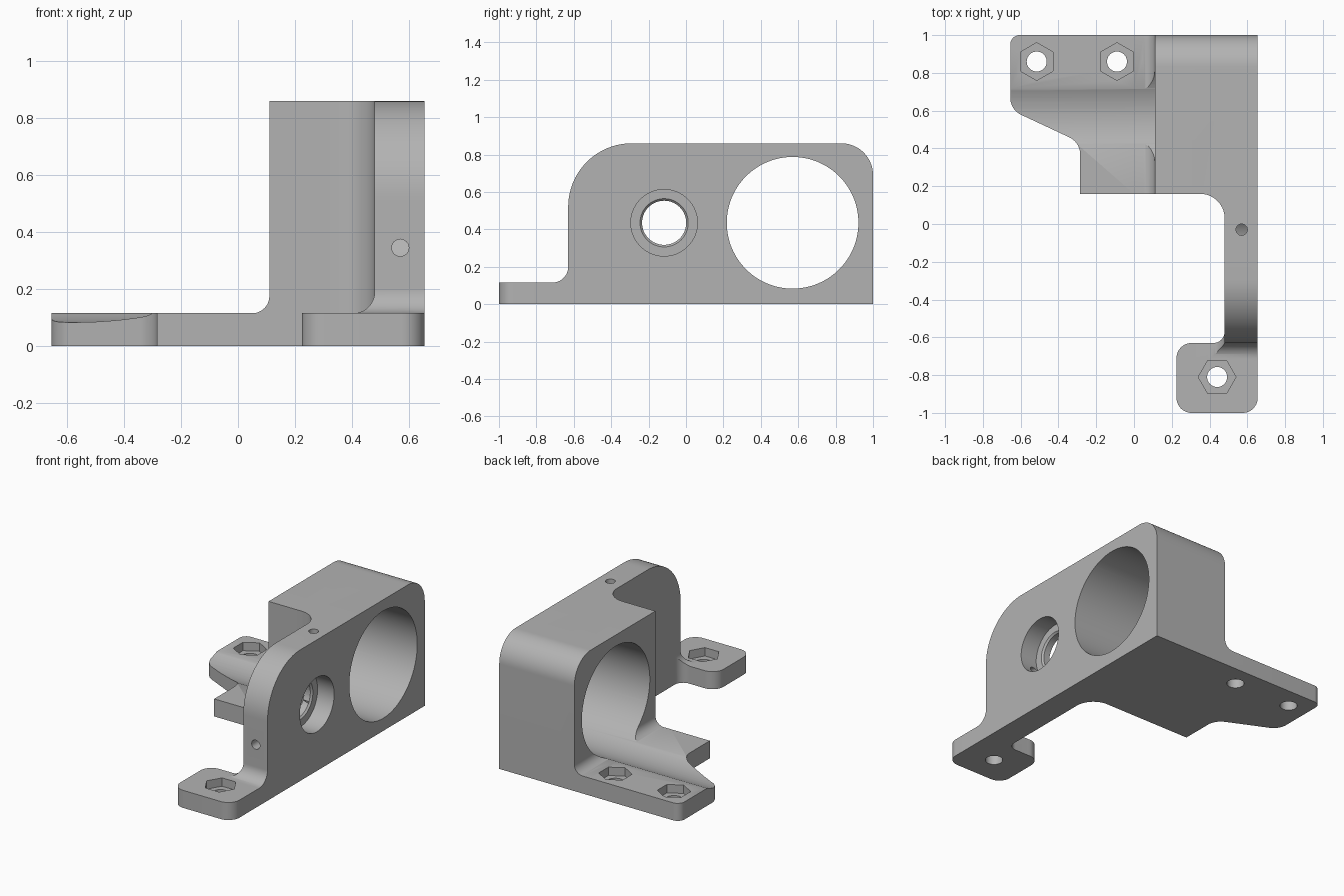
import bpy, bmesh, math
from mathutils import Vector

if "Cube" in bpy.data.objects:
    bpy.data.objects.remove(bpy.data.objects["Cube"], do_unlink=True)

grey = bpy.data.materials.new("plain grey")
grey.use_nodes = True
colour = (0.45, 0.45, 0.45, 1)
grey.diffuse_color = colour
grey.node_tree.nodes["Principled BSDF"].inputs["Base Color"].default_value = colour


def rounded(points, steps=14):
    """Outline from (a, b[, radius]) corners, each rounded by a tangent arc."""
    out = []
    for i, p in enumerate(points):
        c = Vector(p[:2])
        if len(p) < 3:
            out.append(c)
            continue
        u = (Vector(points[i - 1][:2]) - c).normalized()
        v = (Vector(points[(i + 1) % len(points)][:2]) - c).normalized()
        half = u.angle(v) / 2
        r = p[2]
        centre = c + (u + v).normalized() * (r / math.sin(half))
        start = c + u * (r / math.tan(half)) - centre
        end = c + v * (r / math.tan(half)) - centre
        sweep = math.pi - 2 * half
        for k in range(steps + 1):
            t = k / steps
            out.append(centre + (start * math.sin((1 - t) * sweep)
                                 + end * math.sin(t * sweep)) / math.sin(sweep))
    return out


def circle(a, b, r, sides=64, turn=0.0):
    angles = [turn + 2 * math.pi * k / sides for k in range(sides)]
    return [(a + r * math.cos(t), b + r * math.sin(t)) for t in angles]


def prism(name, outline, axis, lo, hi, top=None):
    """Extrude an outline along an axis; top gives a different end outline."""
    place = {"x": lambda a, b, d: (d, a, b),
             "y": lambda a, b, d: (a, d, b),
             "z": lambda a, b, d: (a, b, d)}[axis]
    bm = bmesh.new()
    low = [bm.verts.new(place(a, b, lo)) for a, b in outline]
    high = [bm.verts.new(place(a, b, hi)) for a, b in (top or outline)]
    bm.faces.new(low)
    bm.faces.new(high)
    for i in range(len(low)):
        bm.faces.new((low[i - 1], low[i], high[i], high[i - 1]))
    bmesh.ops.recalc_face_normals(bm, faces=bm.faces)
    mesh = bpy.data.meshes.new(name)
    bm.to_mesh(mesh)
    bm.free()
    mesh.materials.append(grey)
    obj = bpy.data.objects.new(name, mesh)
    bpy.context.collection.objects.link(obj)
    return obj


def combine(target, other, operation):
    mod = target.modifiers.new(operation.lower(), "BOOLEAN")
    mod.operation, mod.solver, mod.object = operation, "EXACT", other
    bpy.context.view_layer.objects.active = target
    bpy.ops.object.modifier_apply(modifier=mod.name)
    bpy.data.objects.remove(other, do_unlink=True)


RIGHT, HEIGHT, BASE = 0.655, 0.86, 0.115

# Upright wall with a large front curve and a fillet down to the foot
bracket = prism("mounting_bracket", rounded([
    (-0.8, 0), (-0.8, BASE), (-0.63, BASE, 0.085), (-0.63, HEIGHT, 0.34),
    (1, HEIGHT, 0.17), (1, 0)], 20), "x", 0.32, RIGHT)

# Trim the wall's inner side, leaving fillets at the foot and the block
combine(bracket, prism("foot_trim", rounded([
    (0.2, BASE), (0.48, BASE, 0.075), (0.48, 1), (0.2, 1)]),
    "y", -1.2, -0.3), "DIFFERENCE")
combine(bracket, prism("wall_trim", rounded([
    (0.2, -0.63), (0.48, -0.63, 0.06), (0.48, 0.16, 0.13), (0.2, 0.16)]),
    "z", -0.1, 1), "DIFFERENCE")

# Thick rear block
combine(bracket, prism("rear_block", rounded([
    (0.16, 0), (0.16, HEIGHT), (1, HEIGHT, 0.17), (1, 0)], 20),
    "x", 0.11, RIGHT), "UNION")

# Front foot
combine(bracket, prism("front_foot", rounded([
    (0.225, -1, 0.08), (RIGHT, -1, 0.08), (RIGHT, -0.63), (0.225, -0.63, 0.08)]),
    "z", 0, BASE), "UNION")

# Side plate and the fillet joining it to the block
combine(bracket, prism("side_plate", rounded([
    (-0.285, 0.16), (0.2, 0.16), (0.2, 1), (-RIGHT, 1, 0.05),
    (-RIGHT, 0.605, 0.1), (-0.285, 0.432, 0.1)]), "z", 0, BASE), "UNION")
combine(bracket, prism("plate_fillet", rounded([
    (0, 0.05), (0, BASE), (0.11, BASE, 0.06), (0.11, 0.3), (0.2, 0.3), (0.2, 0.05)]),
    "y", 0.16, 1), "UNION")

# Large bore, which also grooves the plate
cutters = [prism("large_bore", circle(0.57, 0.435, 0.352, 112), "x", -1, 1)]

# Stepped bore with a small softened lip
SEAT = 0.535
step = (-0.117, 0.435)
cutters += [
    prism("bore_pocket", circle(*step, 0.178), "x", SEAT, 1),
    prism("bore_hole", circle(*step, 0.118), "x", 0.4, SEAT + 0.02),
    prism("bore_lip", circle(*step, 0.117), "x", SEAT - 0.012, SEAT + 0.002,
          circle(*step, 0.131)),
]

# Set screw holes from the top and front into the bore pocket
cutters += [
    prism("top_screw_hole", circle(0.57, -0.03, 0.03, 32), "z", 0.5, 1),
    prism("front_screw_hole", circle(0.57, 0.345, 0.03, 32), "y", -0.8, -0.2),
]

# Bolt holes with hexagonal nut pockets
for x, y, turn in ((0.44, -0.81, 0), (-0.515, 0.86, math.pi / 6),
                   (-0.09, 0.86, math.pi / 6)):
    cutters.append(prism("bolt_hole", circle(x, y, 0.053, 40), "z", -0.1, 0.3))
    cutters.append(prism("nut_pocket", circle(x, y, 0.1, 6, turn), "z", 0.06, 0.2))

for cutter in cutters:
    combine(bracket, cutter, "DIFFERENCE")

# Smooth curves, crisp edges
bpy.ops.object.select_all(action="DESELECT")
bracket.select_set(True)
bpy.context.view_layer.objects.active = bracket
bpy.ops.object.shade_smooth_by_angle(angle=math.radians(25))
